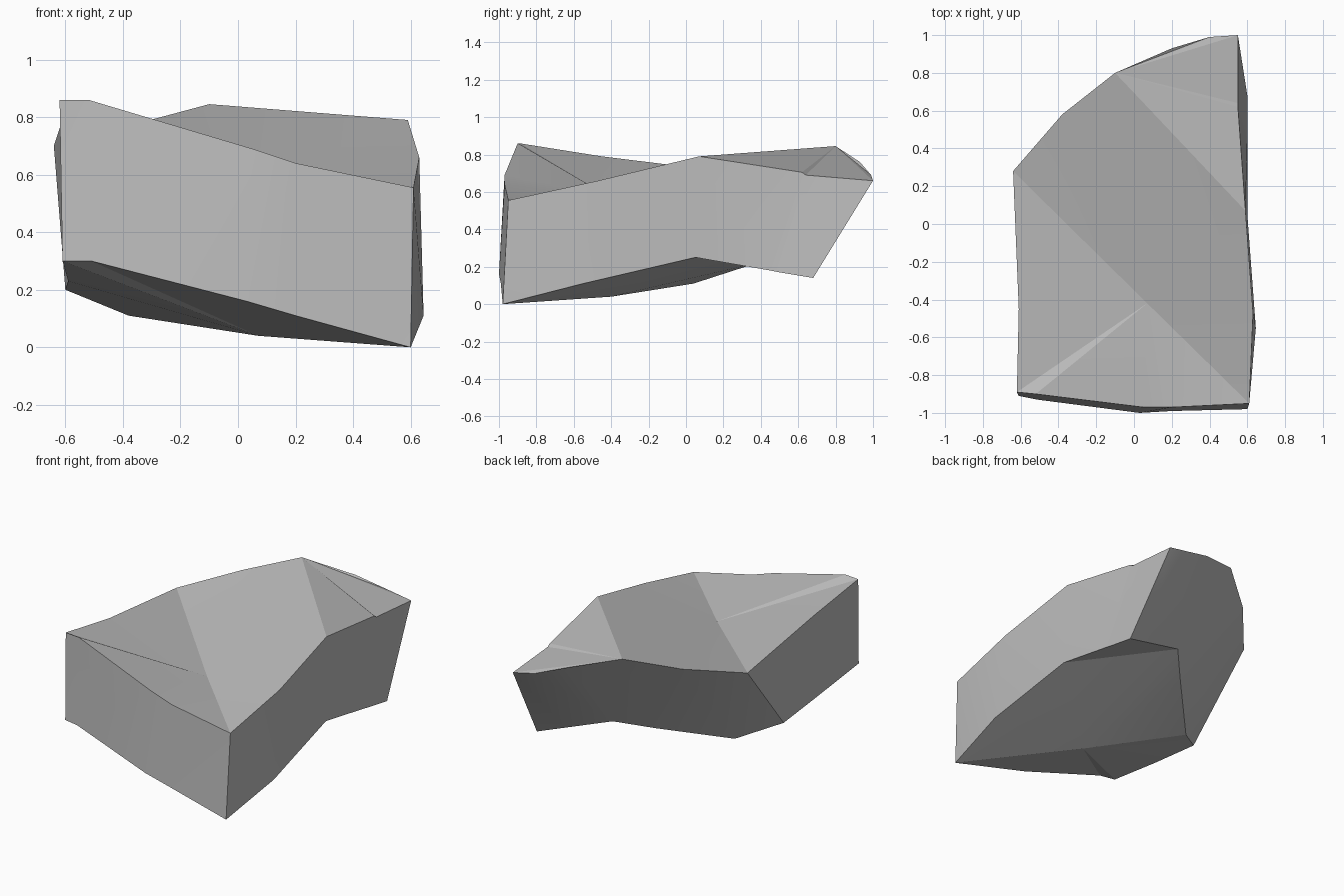
import bpy
import bmesh
import math

default_cube = bpy.data.objects.get("Cube")
if default_cube:
    bpy.data.objects.remove(default_cube, do_unlink=True)

# Single stone colour
stone = bpy.data.materials.new("stone grey")
stone.use_nodes = True
grey = (0.5, 0.5, 0.5, 1)
stone.diffuse_color = grey
stone.node_tree.nodes["Principled BSDF"].inputs["Base Color"].default_value = grey

# Matching upper and lower rim points, counter-clockwise from the front right corner
columns = [
    ((-.62, -.89, .86), (-.61, -.91, .3)),
    ((-.52, -.9, .86), (-.51, -.93, .3)),
    ((.05, -.97, .69), (.03, -1, .16)),
    ((.2, -.97, .64), (.2, -.99, .11)),
    ((.61, -.95, .555), (.6, -.98, 0)),
    ((.63, -.47, .66), (.645, -.55, .11)),
    ((.59, .07, .79), (.6, .05, .25)),
    ((.55, .62, .705), (.6, .45, .18)),
    ((.55, .64, .69), (.6, .5, .17)),
    ((.55, 1, .66), (.6, .68, .14)),
    ((.4, .99, .69), (.42, .64, .2)),
    ((.2, .93, .76), (.13, .57, .29)),
    ((-.1, .8, .845), (-.05, .38, .22)),
    ((-.38, .58, .77), (-.38, .04, .11)),
    ((-.64, .28, .7), (-.6, -.15, .2)),
    ((-.61, -.45, .79), (-.59, -.5, .23)),
]
RIDGE = 6        # left end of the ridge that separates the sloping back
TOP_PEAK = 12    # other end of the ridge on the top
LOW_PEAK = 11    # other end of the ridge underneath


def fan(bm, hub, rim, closed=False):
    """Triangles from a hub vertex to each pair of neighbours along a rim."""
    ends = rim[1:] + rim[:1] if closed else rim[1:]
    for start, end in zip(rim, ends):
        bm.faces.new((hub, start, end))


def cap(bm, centre, rim, peak):
    """Dished main area plus the sloping patch behind the ridge."""
    hub = bm.verts.new(centre)
    fan(bm, hub, rim[:RIDGE + 1] + rim[peak:], closed=True)
    fan(bm, rim[peak], rim[RIDGE:peak])


bm = bmesh.new()
upper = [bm.verts.new(top) for top, low in columns]
lower = [bm.verts.new(low) for top, low in columns]

# Top and underside
cap(bm, (.07, -.42, .58), upper, TOP_PEAK)
cap(bm, (.07, -.4, .04), lower, LOW_PEAK)

# Side walls
walls = []
count = len(columns)
for i in range(count):
    j = (i + 1) % count
    walls.append(bm.faces.new((lower[i], lower[j], upper[j], upper[i])))
bmesh.ops.triangulate(bm, faces=walls)
bmesh.ops.recalc_face_normals(bm, faces=bm.faces[:])

mesh = bpy.data.meshes.new("rock_slab")
bm.to_mesh(mesh)
bm.free()
mesh.materials.append(stone)
rock = bpy.data.objects.new("rock_slab", mesh)
bpy.context.collection.objects.link(rock)

# Soften shallow facets, keep the hard breaks
bpy.ops.object.select_all(action='DESELECT')
rock.select_set(True)
bpy.context.view_layer.objects.active = rock
bpy.ops.object.shade_smooth_by_angle(angle=math.radians(15))
